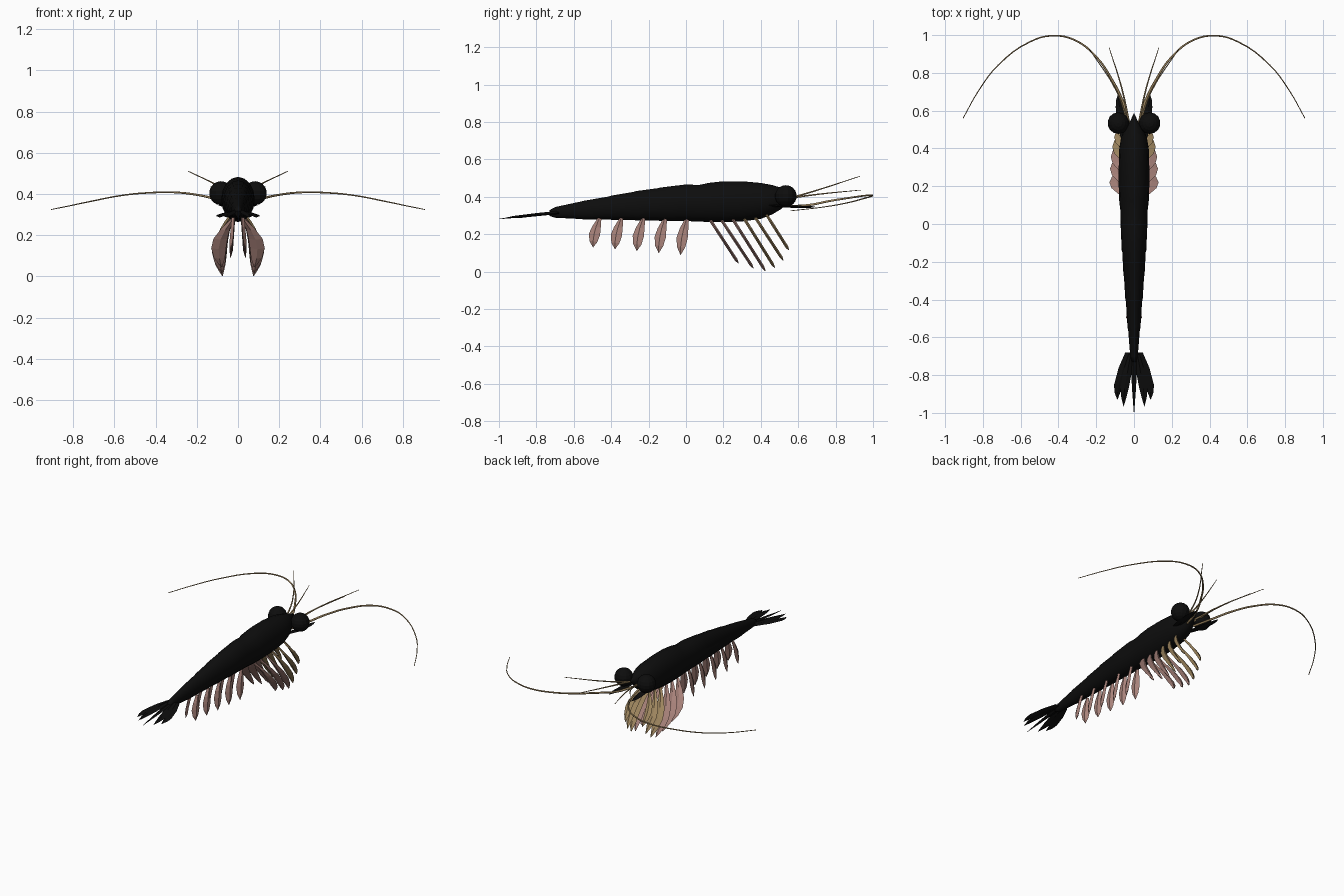
import bpy, bmesh, math
from mathutils import Vector

cube = bpy.data.objects.get("Cube")
if cube:
    bpy.data.objects.remove(cube, do_unlink=True)


def material(name, colour):
    m = bpy.data.materials.new(name)
    m.use_nodes = True
    m.diffuse_color = (*colour, 1)
    bsdf = m.node_tree.nodes["Principled BSDF"]
    bsdf.inputs["Base Color"].default_value = (*colour, 1)
    bsdf.inputs["Roughness"].default_value = 0.8
    return m


BLACK = material("shell black", (0.004, 0.004, 0.004))
PINK = material("limb pink", (0.40, 0.23, 0.20))
TAN = material("limb tan", (0.36, 0.25, 0.12))


def loft(name, rings, mat, smooth=False):
    """Skin a list of closed rings and cap both ends."""
    bm = bmesh.new()
    loops = [[bm.verts.new(p) for p in ring] for ring in rings]
    n = len(loops[0])
    for a, b in zip(loops, loops[1:]):
        for i in range(n):
            j = (i + 1) % n
            bm.faces.new((a[i], a[j], b[j], b[i]))
    bm.faces.new(loops[0][::-1])
    bm.faces.new(loops[-1])
    bmesh.ops.recalc_face_normals(bm, faces=bm.faces)
    mesh = bpy.data.meshes.new(name)
    bm.to_mesh(mesh)
    bm.free()
    mesh.materials.append(mat)
    if smooth:
        for p in mesh.polygons:
            p.use_smooth = True
    obj = bpy.data.objects.new(name, mesh)
    bpy.context.collection.objects.link(obj)
    return obj


def blade(name, path, widths, across, thick, mat):
    """Thin leaf with a diamond section; widths are half widths."""
    across = Vector(across).normalized()
    normal = across.cross(Vector(path[-1]) - Vector(path[0])).normalized()
    rings = []
    for p, w in zip(path, widths):
        p = Vector(p)
        t = min(thick, w)
        rings.append([p + across * w, p + normal * t, p - across * w, p - normal * t])
    return loft(name, rings, mat)


def feeler(name, points, radius, mat):
    """Tapered whip along a smooth path."""
    cu = bpy.data.curves.new(name, "CURVE")
    cu.dimensions = "3D"
    cu.bevel_depth = radius
    cu.bevel_resolution = 1
    cu.resolution_u = 4
    cu.use_fill_caps = True
    sp = cu.splines.new("BEZIER")
    sp.bezier_points.add(len(points) - 1)
    for i, (bp, p) in enumerate(zip(sp.bezier_points, points)):
        bp.co = p
        bp.handle_left_type = bp.handle_right_type = "AUTO"
        bp.radius = 1 - 0.7 * i / (len(points) - 1)
    cu.materials.append(mat)
    obj = bpy.data.objects.new(name, cu)
    bpy.context.collection.objects.link(obj)


# Body: y, half width, bottom, top
SECTIONS = [
    (-0.73, 0.012, 0.298, 0.328), (-0.70, 0.020, 0.288, 0.345),
    (-0.56, 0.031, 0.281, 0.375), (-0.55, 0.034, 0.279, 0.378),
    (-0.41, 0.043, 0.279, 0.402), (-0.40, 0.046, 0.277, 0.406),
    (-0.28, 0.053, 0.276, 0.426), (-0.27, 0.056, 0.274, 0.430),
    (-0.15, 0.062, 0.273, 0.446), (-0.14, 0.065, 0.271, 0.449),
    (0.00, 0.071, 0.270, 0.466), (0.07, 0.072, 0.268, 0.463),
    (0.12, 0.078, 0.265, 0.474), (0.20, 0.081, 0.264, 0.483),
    (0.30, 0.081, 0.268, 0.483), (0.40, 0.078, 0.282, 0.474),
    (0.46, 0.068, 0.305, 0.463), (0.51, 0.045, 0.335, 0.448),
    (0.545, 0.020, 0.375, 0.435), (0.585, 0.002, 0.414, 0.418)]
SIDES = 16
body = []
for y, w, lo, hi in SECTIONS:
    body.append([(w * math.cos(a), y, (lo + hi) / 2 + (hi - lo) / 2 * math.sin(a))
                 for a in (math.tau * i / SIDES for i in range(SIDES))])
loft("body_shell", body, BLACK, smooth=True)

# Central tail spike
blade("tail_spike", [(0, -0.68, 0.318), (0, -0.75, 0.311), (0, -0.88, 0.296), (0, -1, 0.281)],
      [0.016, 0.017, 0.010, 0.001], (1, 0, 0), 0.006, BLACK)

# Walking legs: root y, root z, tip y, tip z, sideways scale
LEGS = [(0.13, 0.275, 0.28, 0.045, 1.0), (0.19, 0.275, 0.36, 0.018, 0.97),
        (0.25, 0.28, 0.425, 0.003, 0.93), (0.31, 0.285, 0.475, 0.02, 0.85),
        (0.37, 0.29, 0.52, 0.06, 0.75), (0.43, 0.305, 0.55, 0.115, 0.65)]
# Leg outline: fraction along, sideways place, half width
OUTLINE = [(0, 0.03, 0.010), (0.2, 0.062, 0.022), (0.4, 0.085, 0.034),
           (0.6, 0.094, 0.036), (0.8, 0.09, 0.027), (0.92, 0.084, 0.013), (1, 0.079, 0.002)]

for side, s in (("left", 1), ("right", -1)):
    # Eye and stalk
    bpy.ops.mesh.primitive_uv_sphere_add(segments=14, ring_count=9, radius=0.058,
                                         location=(s * 0.083, 0.534, 0.404))
    eye = bpy.context.object
    eye.name = side + "_eye"
    eye.data.materials.append(BLACK)

    # Tail fan leaves
    blade(side + "_outer_tail_leaf",
          [(s * 0.028, -0.68, 0.314), (s * 0.056, -0.76, 0.306), (s * 0.08, -0.85, 0.297),
           (s * 0.088, -0.89, 0.292), (s * 0.088, -0.93, 0.288)],
          [0.018, 0.025, 0.025, 0.016, 0.001], (1, 0, 0), 0.006, BLACK)
    blade(side + "_inner_tail_leaf",
          [(s * 0.018, -0.69, 0.318), (s * 0.036, -0.79, 0.308), (s * 0.05, -0.87, 0.298),
           (s * 0.054, -0.92, 0.292), (s * 0.055, -0.965, 0.287)],
          [0.012, 0.023, 0.022, 0.013, 0.001], (1, 0, 0), 0.006, BLACK)

    # Flat scale beside the mouth
    blade(side + "_head_scale",
          [(s * 0.05, 0.44, 0.355), (s * 0.068, 0.53, 0.348), (s * 0.077, 0.62, 0.346),
           (s * 0.082, 0.66, 0.346), (s * 0.083, 0.69, 0.346)],
          [0.015, 0.023, 0.020, 0.012, 0.001], (1, 0, 0), 0.006, BLACK)

    # Walking legs
    for k, (y0, z0, y1, z1, f) in enumerate(LEGS):
        path = [(s * (0.03 + (x - 0.03) * f), y0 + (y1 - y0) * t, z0 + (z1 - z0) * t)
                for t, x, w in OUTLINE]
        blade(f"{side}_walking_leg_{k + 1}", path, [w * f for t, x, w in OUTLINE],
              (1, 0, 0), 0.008, PINK if k < 3 else TAN)

    # Swimming paddles under the abdomen
    for k in range(5):
        y, z = -0.462 + 0.117 * k, 0.13 - 0.01 * k
        drop = 0.285 - z
        path = [(s * (0.022 + 0.014 * t), y - 0.035 * t + 0.008 * math.sin(math.pi * t) * -1,
                 0.285 - drop * t) for t in (0, 0.3, 0.55, 0.8, 1)]
        blade(f"{side}_swimming_paddle_{k + 1}", path, [0.010, 0.024, 0.031, 0.022, 0.001],
              (s * 0.25, 1, -0.1), 0.009, PINK)

    # Long antenna and two short feelers
    feeler(side + "_long_antenna",
           [(s * x, y, z) for x, y, z in (
               (0.025, 0.53, 0.35), (0.06, 0.65, 0.355), (0.12, 0.77, 0.378),
               (0.2, 0.885, 0.396), (0.31, 0.972, 0.408), (0.43, 0.997, 0.406),
               (0.55, 0.965, 0.395), (0.72, 0.84, 0.363), (0.82, 0.71, 0.342),
               (0.905, 0.56, 0.325))], 0.007, TAN)
    feeler(side + "_upper_feeler",
           [(s * 0.03, 0.53, 0.385), (s * 0.09, 0.7, 0.435), (s * 0.24, 0.93, 0.51)], 0.006, TAN)
    feeler(side + "_lower_feeler",
           [(s * 0.025, 0.53, 0.39), (s * 0.065, 0.72, 0.415), (s * 0.132, 0.935, 0.436)], 0.006, TAN)
